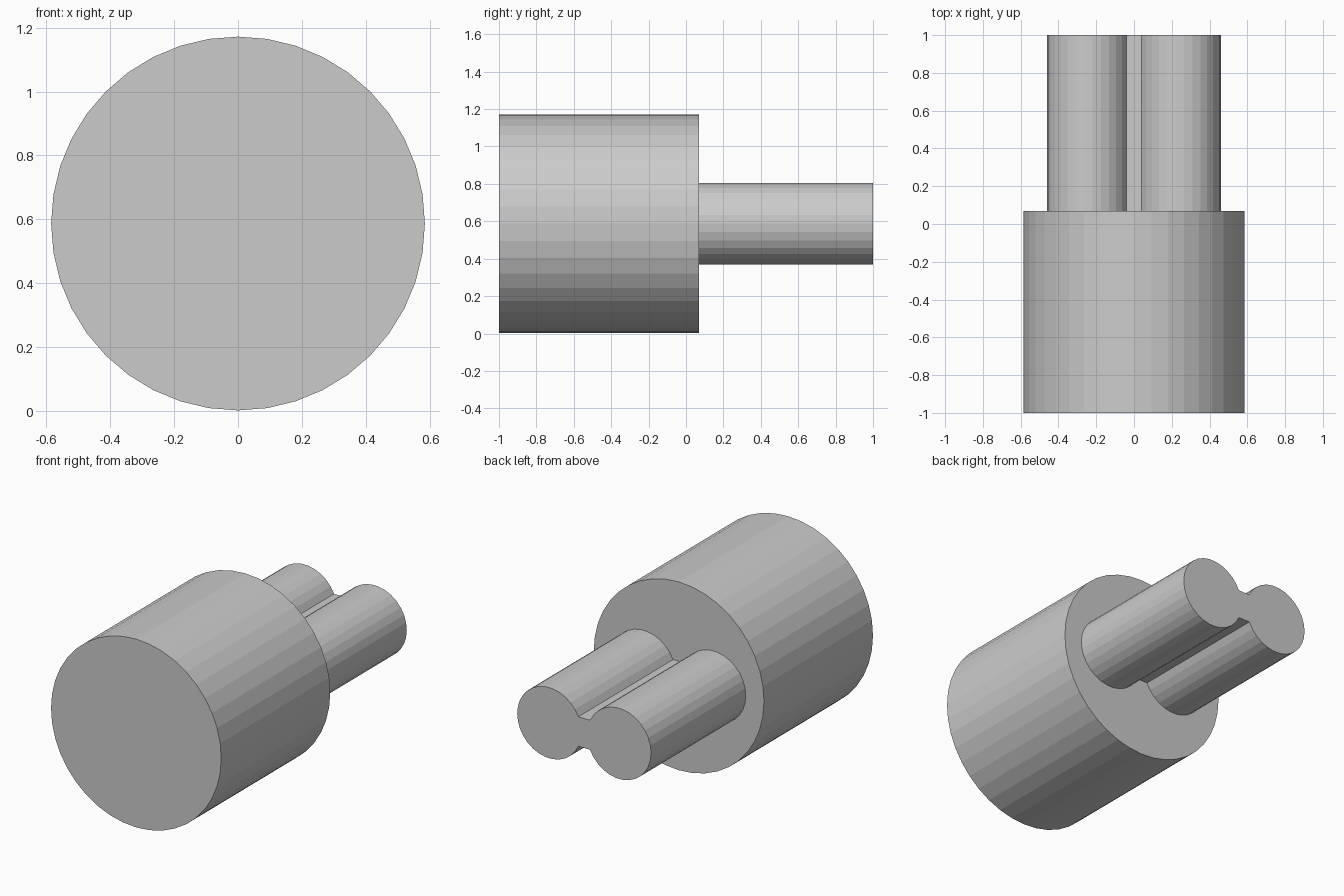
import bpy
import bmesh
from math import pi, sin, cos, acos

cube = bpy.data.objects.get("Cube")
if cube:
    bpy.data.objects.remove(cube, do_unlink=True)

grey = bpy.data.materials.new("light grey")
grey.use_nodes = True
colour = (0.6, 0.6, 0.6, 1)
grey.diffuse_color = colour
grey.node_tree.nodes["Principled BSDF"].inputs["Base Color"].default_value = colour

AXIS_Z = 0.587


def arc(cx, radius, start, end, steps):
    """Points of an arc in the x-z plane, about the shared axis height."""
    angles = [start + (end - start) * i / steps for i in range(steps + 1)]
    return [(cx + radius * cos(a), AXIS_Z + radius * sin(a)) for a in angles]


def extrude_profile(name, outline, y_front, y_back):
    """Closed, flat-shaded solid from an x-z outline swept along y."""
    bm = bmesh.new()
    face = bm.faces.new([bm.verts.new((x, y_front, z)) for x, z in outline])
    swept = bmesh.ops.extrude_face_region(bm, geom=[face], use_keep_orig=True)
    verts = [v for v in swept["geom"] if isinstance(v, bmesh.types.BMVert)]
    bmesh.ops.translate(bm, verts=verts, vec=(0, y_back - y_front, 0))
    bmesh.ops.recalc_face_normals(bm, faces=bm.faces)
    mesh = bpy.data.meshes.new(name)
    bm.to_mesh(mesh)
    bm.free()
    mesh.materials.append(grey)
    obj = bpy.data.objects.new(name, mesh)
    bpy.context.collection.objects.link(obj)
    return obj


# Large round body
extrude_profile("round_body", arc(0, 0.585, 0, 2 * pi, 40)[:-1], -1, 0.07)

# Two round prongs joined by a narrow web
radius, offset, web_half_width = 0.22, 0.24, 0.04
gap = acos((offset - web_half_width) / radius)
left = arc(offset, radius, gap - pi, pi - gap, 26)
right = arc(-offset, radius, gap, 2 * pi - gap, 26)
extrude_profile("twin_prongs", left + right, 0.06, 1)
